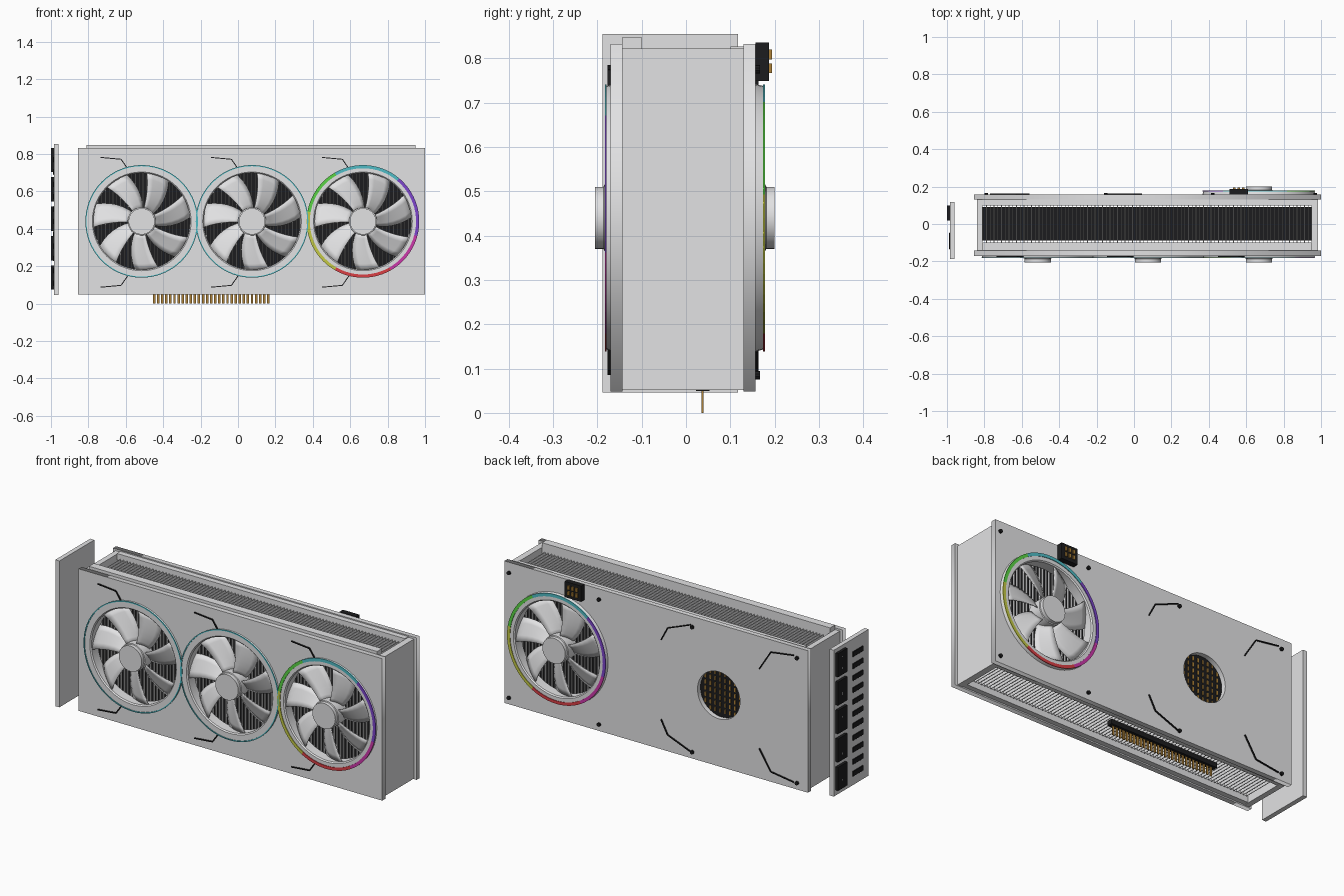
import bpy, bmesh
from math import sin, cos, pi, radians, degrees, atan2
from mathutils import Matrix, Vector

cube = bpy.data.objects.get("Cube")
if cube:
    bpy.data.objects.remove(cube, do_unlink=True)


def material(name, *rgb):
    m = bpy.data.materials.new(name)
    m.use_nodes = True
    m.diffuse_color = (*rgb, 1)
    m.node_tree.nodes["Principled BSDF"].inputs["Base Color"].default_value = (*rgb, 1)
    return m


grey = material("light_grey", .76, .76, .77)
black = material("black", .012, .012, .013)
gold = material("gold", .42, .22, .04)
cyan = material("cyan", .08, .5, .56)
green = material("green", .1, .65, .06)
yellow = material("yellow", .55, .58, .06)
red = material("red", .7, .05, .06)
magenta = material("magenta", .6, .04, .4)
purple = material("purple", .2, .06, .6)


def finish(name, bm, *mats, smooth=False):
    bmesh.ops.recalc_face_normals(bm, faces=bm.faces)
    mesh = bpy.data.meshes.new(name)
    bm.to_mesh(mesh)
    bm.free()
    for m in mats:
        mesh.materials.append(m)
    ob = bpy.data.objects.new(name, mesh)
    bpy.context.collection.objects.link(ob)
    if smooth:
        bpy.ops.object.select_all(action="DESELECT")
        ob.select_set(True)
        bpy.context.view_layer.objects.active = ob
        bpy.ops.object.shade_smooth_by_angle(angle=radians(35))
    return ob


def add_box(bm, x, y, z):
    """Box from three (low, high) ranges."""
    size = [b - a for a, b in (x, y, z)]
    mid = [(a + b) / 2 for a, b in (x, y, z)]
    bmesh.ops.create_cube(bm, size=1, matrix=Matrix.Translation(mid) @ Matrix.Diagonal((*size, 1)))


def boxes(name, mat, ranges):
    bm = bmesh.new()
    for r in ranges:
        add_box(bm, *r)
    return finish(name, bm, mat)


def lathe(bm, profile, steps=56, closed=True):
    """Spin (radius, y) points about the y axis."""
    rings = [[bm.verts.new((r * cos(2 * pi * i / steps), y, r * sin(2 * pi * i / steps)))
              for i in range(steps)] for r, y in profile]
    pairs = list(zip(rings, rings[1:] + rings[:1])) if closed else list(zip(rings, rings[1:]))
    for a, b in pairs:
        for i in range(steps):
            j = (i + 1) % steps
            bm.faces.new((a[i], a[j], b[j], b[i]))
    if not closed:
        bm.faces.new(rings[0])
        bm.faces.new(rings[-1])


def plate(name, y0, y1, holes):
    """Rectangular cover sheet with round holes, from a filled curve."""
    cu = bpy.data.curves.new(name, "CURVE")
    cu.dimensions, cu.fill_mode, cu.extrude = "2D", "BOTH", (y1 - y0) / 2
    loops = [[(-.855, .048), (1, .048), (1, .832), (-.855, .832)]]
    loops += [[(x + r * cos(2 * pi * i / 56), FAN_Z + r * sin(2 * pi * i / 56)) for i in range(56)]
              for x, r in holes]
    for pts in loops:
        sp = cu.splines.new("POLY")
        sp.points.add(len(pts) - 1)
        sp.use_cyclic_u = True
        for p, (u, v) in zip(sp.points, pts):
            p.co = (u, v, 0, 1)
    tmp = bpy.data.objects.new(name, cu)
    bpy.context.collection.objects.link(tmp)
    bpy.context.view_layer.update()
    mesh = bpy.data.meshes.new_from_object(tmp.evaluated_get(bpy.context.evaluated_depsgraph_get()))
    bpy.data.objects.remove(tmp, do_unlink=True)
    bm = bmesh.new()
    bm.from_mesh(mesh)
    bmesh.ops.remove_doubles(bm, verts=bm.verts, dist=.0001)
    bm.transform(Matrix.Translation((0, (y0 + y1) / 2, 0)) @ Matrix.Rotation(pi / 2, 4, "X"))
    return finish(name, bm, grey)


def strokes(name, y0, y1, paths, w=.005):
    """Thin dark raised lines in the x-z plane."""
    bm = bmesh.new()
    for path in paths:
        for a, b in zip(path, path[1:]):
            d = Vector((b[0] - a[0], b[1] - a[1]))
            m = (Matrix.Translation(((a[0] + b[0]) / 2, (y0 + y1) / 2, (a[1] + b[1]) / 2))
                 @ Matrix.Rotation(-atan2(d.y, d.x), 4, "Y") @ Matrix.Diagonal((d.length, y1 - y0, w, 1)))
            bmesh.ops.create_cube(bm, size=1, matrix=m)
    return finish(name, bm, black)


FAN_Z = .44
FANS = (-.515, .075, .668)
FRONT, BACK = -.17, .157

# Covers and end walls
plate("front_shroud", FRONT, -.143, [(x, .272) for x in FANS])
plate("back_plate", .13, BACK, [(FANS[2], .272), (-.31, .13)])
boxes("end_walls", grey, [((.95, .985), (-.143, .13), (.052, .822)),
                          ((-.84, -.81), (-.143, .13), (.052, .822))])
boxes("side_rails", grey, [((-.81, .95), (-.143, -.1), (.79, .848)),
                           ((-.81, .95), (.1, .13), (.79, .826)),
                           ((-.81, .95), (-.143, -.115), (.055, .09)),
                           ((-.81, .95), (.1, .13), (.055, .09))])

# Heat sink: dark core with thin fins
boxes("heatsink_core", black, [((-.81, .95), (-.088, .09), (.11, .765))])
boxes("heatsink_fins", grey, [((-.81 + .02 * i, -.8065 + .02 * i), (-.1, .1), (.075, .8))
                              for i in range(1, 88)])


# Light colour by direction around the fan, as an index into the ring's materials
def light_index(a):
    for limit, index in ((-120, 2), (-62, 3), (-15, 4), (50, 5), (118, 0), (170, 1)):
        if a < limit:
            return index if a > -160 or index != 2 else 2
    return 2


def fan(name, x, y, turn, rainbow):
    parts = []
    # Blades with sweep and twist
    bm = bmesh.new()
    for k in range(7):
        grid = []
        for i in range(7):
            t = i / 6
            r = .06 + .202 * t
            chord = 2 * pi / 7 * (.98 - .44 * t ** .7)
            lead = 2 * pi * k / 7 + .53 + .45 * t
            grid.append([bm.verts.new((r * cos(lead + chord * s / 4), .045 * (1 - s / 4) - .002,
                                       r * sin(lead + chord * s / 4))) for s in range(5)])
        for a, b in zip(grid, grid[1:]):
            for s in range(4):
                bm.faces.new((a[s], a[s + 1], b[s + 1], b[s]))
    blades = finish(name + "_blades", bm, grey, smooth=True)
    blades.modifiers.new("thickness", "SOLIDIFY").thickness = .005
    parts.append(blades)
    # Hub
    bm = bmesh.new()
    lathe(bm, [(.075, .06), (.075, -.014), (.07, -.016), (.07, -.035)], 40, closed=False)
    parts.append(finish(name + "_hub", bm, grey, smooth=True))
    # Rim with a sloping outer wall
    bm = bmesh.new()
    lathe(bm, [(.258, .05), (.258, -.004), (.264, -.01), (.297, -.01), (.302, .009), (.272, .05)])
    parts.append(finish(name + "_rim", bm, grey, smooth=True))
    # Thin light ring laid on the rim
    bm = bmesh.new()
    inner = .284 if rainbow else .295
    lathe(bm, [(inner, -.009), (inner, -.013), (.301, -.013), (.301, -.009)], 72)
    lights = (cyan, green, yellow, red, magenta, purple) if rainbow else (cyan,)
    if rainbow:
        for f in bm.faces:
            c = f.calc_center_median()
            f.material_index = light_index(degrees(atan2(c.z, c.x)))
    parts.append(finish(name + "_light_ring", bm, *lights))
    for ob in parts:
        ob.location = (x, y, FAN_Z)
        ob.rotation_euler.z = turn


for n, fx in zip(("right", "middle", "left"), FANS):
    fan("front_fan_" + n, fx, FRONT, 0, n == "left")
fan("back_fan", FANS[2], BACK + .008, pi, True)


# Accent lines, mirrored top to bottom
def mirrored(paths):
    return paths + [[(x, 2 * FAN_Z - .01 - z) for x, z in p] for p in paths]


strokes("front_accents", -.177, FRONT, mirrored(
    [[(x - .22, .782), (x - .11, .772), (x - .06, .70)] for x in FANS]))
strokes("back_accents", BACK, .164, mirrored(
    [[(.04, .655), (0, .73), (-.14, .785)], [(-.56, .655), (-.63, .765), (-.77, .785)]]))

# Back plate screws
bm = bmesh.new()
for sx in (.97, .42, -.15, -.79):
    for sz in (.775, .085):
        bmesh.ops.create_cone(bm, cap_ends=True, segments=10, radius1=.01, radius2=.01, depth=.012,
                              matrix=Matrix.Translation((sx, BACK + .004, sz)) @ Matrix.Rotation(pi / 2, 4, "X"))
finish("back_screws", bm, black)

# Circuit board seen through the rear vent
boxes("vent_board", black, [((-.46, -.16), (.112, .122), (.29, .59))])
boxes("vent_contacts", gold, [((-.42 + .03 * i, -.412 + .03 * i), (.122, .126), (z, z + .022))
                              for i in range(8) for z in (.33 + .034 * j for j in range(7))])

# Power socket
boxes("power_socket", black, [((.51, .61), (BACK, .187), (.748, .835))])
boxes("power_contacts", gold, [((x, x + .012), (.187, .194), (z, z + .022))
                               for x in (.53, .554, .578) for z in (.766, .797)])

# Edge connector
boxes("connector_base", black, [((-.475, .185), (.023, .053), (.049, .075))])
boxes("connector_pins", gold, [((-.455 + .0218 * i, -.442 + .0218 * i), (.035, .039), (0, .05))
                               for i in range(29)])

# Mounting bracket with ports and vent slots
boxes("mounting_bracket", grey, [((-.985, -.96), (-.188, .117), (.046, .854))])
boxes("display_ports", black, [((-1, -.985), (.02, .1), (.075 + .157 * i, .205 + .157 * i))
                               for i in range(5)])
boxes("port_tongues", grey, [((-1, -.999), (.056, .062), (.1 + .157 * i, .18 + .157 * i))
                             for i in range(5)])
slots = boxes("bracket_slots", black, [((-.99, -.985), (-.135, -.045), (.095 + .066 * i, .125 + .066 * i))
                                       for i in range(11)])
bevel = slots.modifiers.new("rounded", "BEVEL")
bevel.width, bevel.segments = .002, 1
